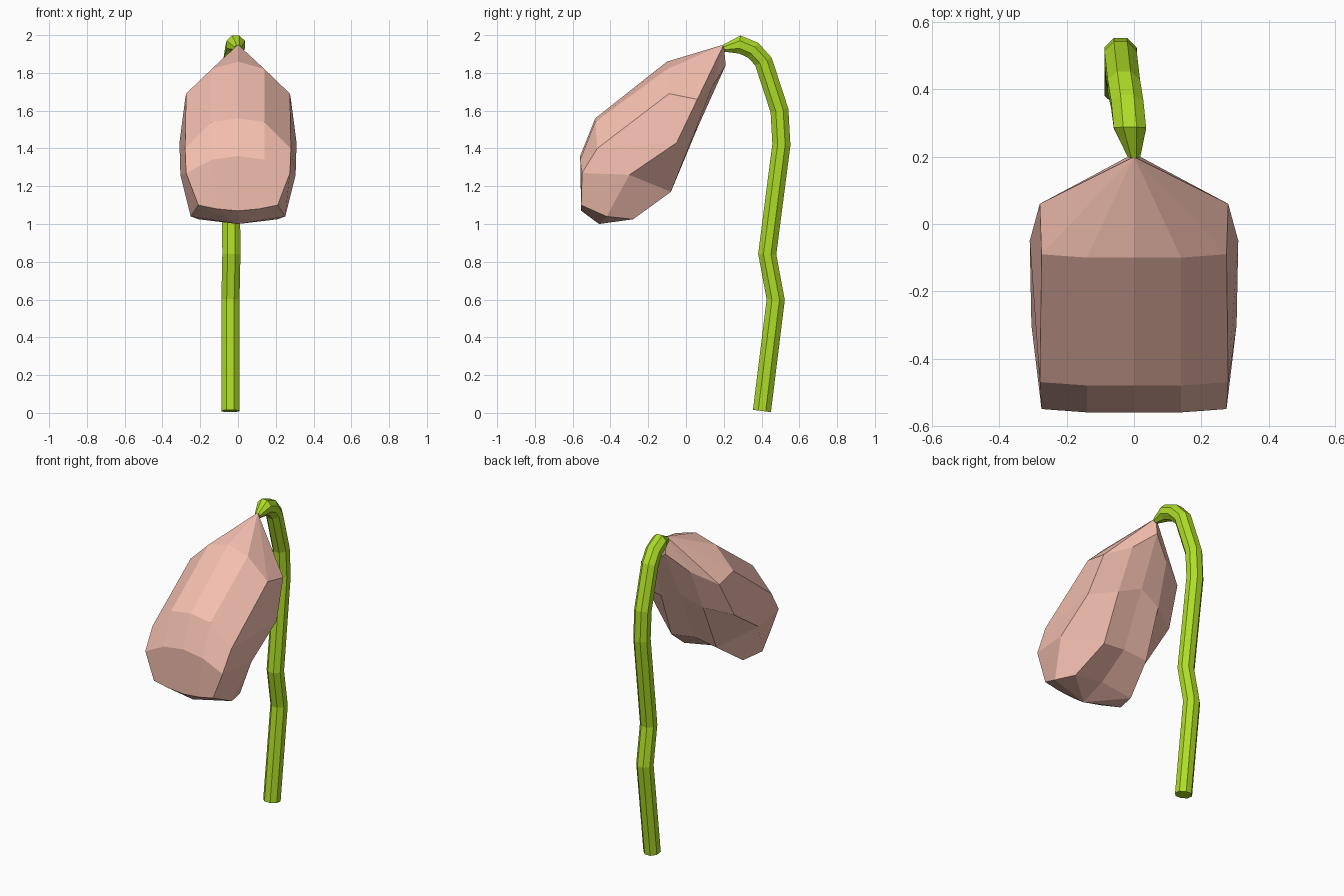
import bpy, bmesh, math
from mathutils import Vector

if "Cube" in bpy.data.objects:
    bpy.data.objects.remove(bpy.data.objects["Cube"])


def material(name, color):
    m = bpy.data.materials.new(name)
    m.diffuse_color = color
    m.use_nodes = True
    m.node_tree.nodes["Principled BSDF"].inputs["Base Color"].default_value = m.diffuse_color
    return m


def loft(name, rings, mat, start=None, end=None):
    """Skin closed rings of points; start/end are optional pole points, else flat caps."""
    bm = bmesh.new()
    loops = [[bm.verts.new(p) for p in r] for r in rings]
    n = len(loops[0])
    for a, b in zip(loops, loops[1:]):
        for i in range(n):
            j = (i + 1) % n
            bm.faces.new((a[i], a[j], b[j], b[i]))
    for loop, pole in ((loops[0], start), (loops[-1], end)):
        if pole is None:
            bm.faces.new(loop)
        else:
            v = bm.verts.new(pole)
            for i in range(n):
                bm.faces.new((loop[i], loop[(i + 1) % n], v))
    bmesh.ops.recalc_face_normals(bm, faces=bm.faces)
    me = bpy.data.meshes.new(name)
    bm.to_mesh(me)
    bm.free()
    me.materials.append(mat)
    ob = bpy.data.objects.new(name, me)
    bpy.context.collection.objects.link(ob)
    return ob


pink = material("petal_pink", (0.9, 0.52, 0.43, 1))
green = material("stem_green", (0.42, 0.72, 0.02, 1))

# Drooping bud: half sections from the front ridge round to the back keel, mirrored in x
half_sections = [
    [(0, -.10, 1.86), (.14, -.10, 1.82), (.275, -.09, 1.69),
     (.28, .06, 1.66), (.13, .14, 1.73), (0, .21, 1.84)],
    [(0, -.48, 1.56), (.14, -.48, 1.54), (.28, -.47, 1.40),
     (.31, -.05, 1.43), (.15, .04, 1.47), (0, .07, 1.53)],
    [(0, -.56, 1.36), (.14, -.56, 1.34), (.275, -.55, 1.27),
     (.305, -.30, 1.26), (.16, -.08, 1.17), (0, -.09, 1.19)],
    [(0, -.555, 1.07), (.11, -.555, 1.08), (.21, -.555, 1.10),
     (.25, -.42, 1.04), (.21, -.28, 1.025), (0, -.29, 1.06)],
]
rings = [h + [(-x, y, z) for x, y, z in reversed(h[1:-1])] for h in half_sections]
loft("flower_bud", rings, pink, start=(0, .2, 1.95), end=(0, -.46, 1.0))

# Curved eight-sided stem: path points with radius
path = [(-.04, .402, .01, .052), (-.04, .475, .60, .052), (-.035, .43, .84, .052),
        (-.04, .505, 1.42, .052), (-.04, .495, 1.60, .052), (-.03, .41, 1.86, .052),
        (-.02, .355, 1.92, .052), (-.012, .285, 1.95, .052), (0, .20, 1.93, .02)]
pts = [Vector(p[:3]) for p in path]
tube = []
for i, p in enumerate(pts):
    t = (pts[min(i + 1, len(pts) - 1)] - pts[max(i - 1, 0)]).normalized()
    side = Vector((1, 0, 0))
    up = t.cross(side).normalized()
    r = path[i][3]
    tube.append([p + r * (math.cos(a) * side + math.sin(a) * up)
                 for a in (math.tau * (k + .5) / 8 for k in range(8))])
loft("stem", tube, green)
